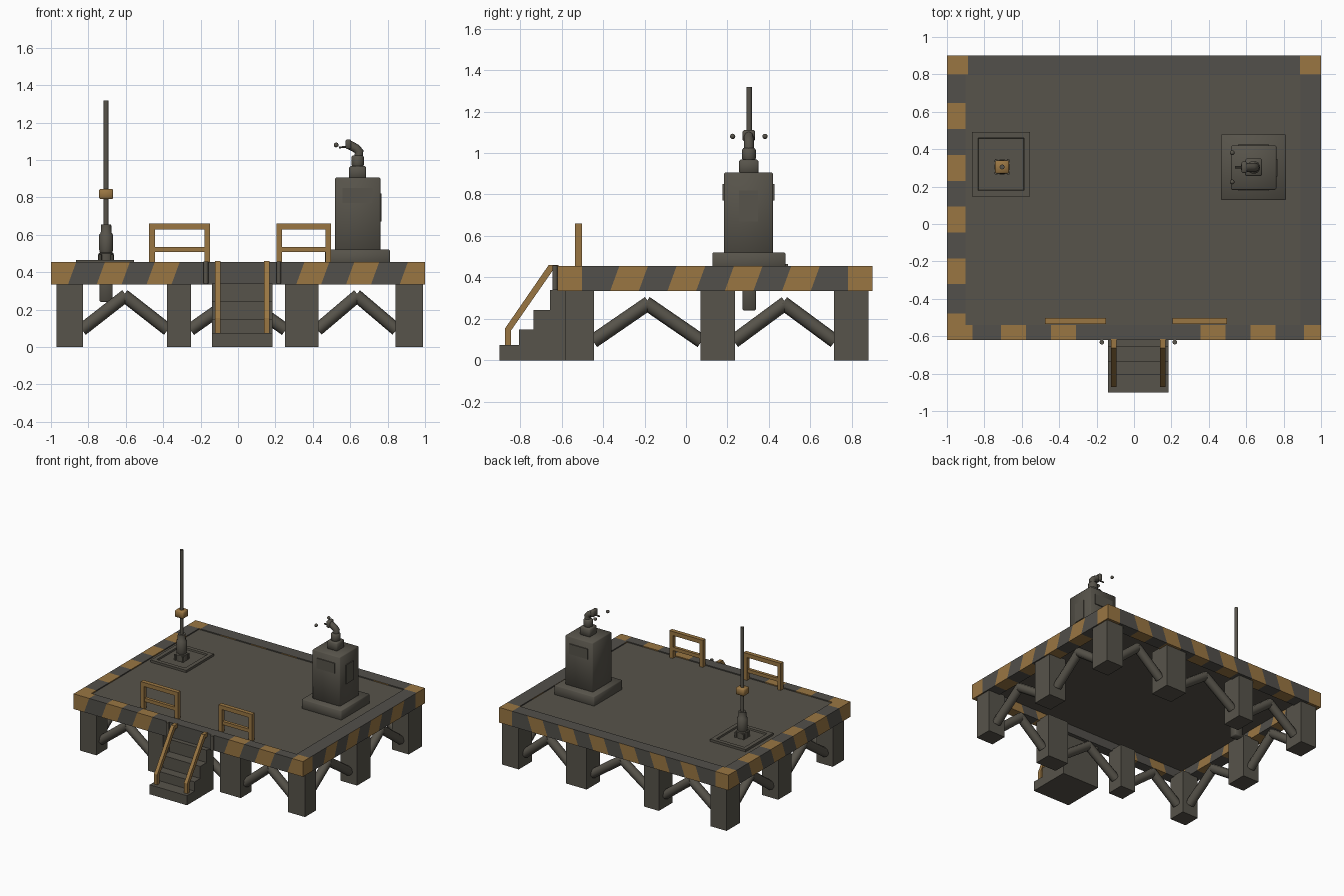
import bpy, bmesh, math
from mathutils import Vector

if "Cube" in bpy.data.objects:
    bpy.data.objects.remove(bpy.data.objects["Cube"])


def material(name, rgb):
    m = bpy.data.materials.new(name)
    m.diffuse_color = (*rgb, 1)
    m.use_nodes = True
    m.node_tree.nodes["Principled BSDF"].inputs["Base Color"].default_value = m.diffuse_color
    return m


STEEL = material("dark steel", (0.095, 0.087, 0.069))
STRIPE = material("stripe grey", (0.085, 0.080, 0.069))
GOLD = material("safety gold", (0.32, 0.18, 0.055))


def finish(bm, name, mats):
    bmesh.ops.recalc_face_normals(bm, faces=bm.faces)
    me = bpy.data.meshes.new(name)
    bm.to_mesh(me)
    bm.free()
    for m in mats:
        me.materials.append(m)
    ob = bpy.data.objects.new(name, me)
    bpy.context.collection.objects.link(ob)
    return ob


def smooth(ob):
    bpy.ops.object.select_all(action='DESELECT')
    ob.select_set(True)
    bpy.context.view_layer.objects.active = ob
    bpy.ops.object.shade_smooth_by_angle(angle=math.radians(50))


def box(name, x, y, z, mat=STEEL, bevel=0.0):
    """Box from (min, max) pairs."""
    bm = bmesh.new()
    bmesh.ops.create_cube(bm, size=1)
    for v in bm.verts:
        v.co = [lo + (c + 0.5) * (hi - lo) for c, (lo, hi) in zip(v.co, (x, y, z))]
    if bevel:
        bmesh.ops.bevel(bm, geom=bm.edges[:], offset=bevel, segments=1, affect='EDGES')
    ob = finish(bm, name, [mat])
    if bevel:
        smooth(ob)
    return ob


def tube(name, pts, r, mat=STEEL, sides=12):
    """Round bar along a path of points."""
    cu = bpy.data.curves.new(name, 'CURVE')
    cu.dimensions = '3D'
    sp = cu.splines.new('POLY')
    sp.points.add(len(pts) - 1)
    for p, co in zip(sp.points, pts):
        p.co = (*co, 1)
    cu.bevel_depth = r
    cu.bevel_resolution = max(0, sides // 4 - 1)
    cu.use_fill_caps = True
    tmp = bpy.data.objects.new(name + "_path", cu)
    bpy.context.collection.objects.link(tmp)
    bpy.context.view_layer.update()
    me = bpy.data.meshes.new_from_object(tmp.evaluated_get(bpy.context.evaluated_depsgraph_get()))
    bpy.data.objects.remove(tmp)
    me.name = name
    me.materials.clear()
    me.materials.append(mat)
    for p in me.polygons:
        p.material_index = 0
    ob = bpy.data.objects.new(name, me)
    bpy.context.collection.objects.link(ob)
    smooth(ob)
    return ob


def lathe(name, cx, cy, profile, sides=12):
    """Solid of revolution from (radius, z) points."""
    bm = bmesh.new()
    rings = []
    for r, z in profile:
        rings.append([bm.verts.new((cx + r * math.cos(2 * math.pi * (i + .5) / sides),
                                    cy + r * math.sin(2 * math.pi * (i + .5) / sides), z))
                      for i in range(sides)])
    for a, b in zip(rings, rings[1:]):
        for i in range(sides):
            j = (i + 1) % sides
            bm.faces.new((a[i], a[j], b[j], b[i]))
    bm.faces.new(rings[0])
    bm.faces.new(rings[-1])
    ob = finish(bm, name, [STEEL])
    smooth(ob)
    return ob


# ---- striped platform rim ----
Z0, Z1 = 0.335, 0.455


def rim(name, place, lo, hi, cells, depth, clip, striped_top, plain=(), gold_ends=True):
    bm = bmesh.new()
    step = (hi - lo) / cells
    rings = []
    for i in range(cells + 1):
        t = lo + i * step
        if i in (1, cells - 1):      # narrower corner cells
            t += 0.02 if i > 1 else -0.02
        s = 0.0 if i in (0, cells) else 0.022
        ring = []
        for d, z, k in ((0, Z0, -s), (0, Z1, s), (depth, Z1, s), (depth, Z0, -s)):
            if not striped_top and i in (1, cells - 1):
                k = 0
            ring.append(bm.verts.new(place(min(max(t + k, clip[0]), clip[1]), d, z)))
        rings.append(ring)
    for i, (a, b) in enumerate(zip(rings, rings[1:])):
        for k in range(4):
            f = bm.faces.new((a[k], a[(k + 1) % 4], b[(k + 1) % 4], b[k]))
            gold = i % 2 == 0 and i not in plain
            if k == 1 and not striped_top and not (gold_ends and i in (0, cells - 1)):
                gold = False
            f.material_index = int(gold)
    for f in (bm.faces.new(rings[0]), bm.faces.new(rings[-1])):
        f.material_index = 1
    finish(bm, name, [STRIPE, GOLD])


rim("front_rim", lambda t, d, z: (t, -0.62 + d, z), -1, 1, 15, 0.08, (-1, 1), True, (6, 8))
rim("back_rim", lambda t, d, z: (t, 0.90 - d, z), -1, 1, 15, 0.10, (-1, 1), False)
rim("left_rim", lambda t, d, z: (-1 + d, t, z), -0.62, 0.90, 11, 0.10, (-0.54, 0.80), True)
rim("right_rim", lambda t, d, z: (1 - d, t, z), -0.62, 0.90, 11, 0.11, (-0.54, 0.80), False,
    (), False)
box("deck", (-0.905, 0.895), (-0.545, 0.805), (0.405, 0.447))

# ---- legs and zigzag braces ----
LEG_X = ((-0.97, -0.83), (-0.38, -0.25), (0.25, 0.43), (0.843, 0.99))
LEG_Y = ((-0.58, -0.443), (0.07, 0.236), (0.713, 0.88))
for i, x in enumerate(LEG_X):
    for j, y in enumerate(LEG_Y):
        if not (j == 1 and i in (1, 2)):
            box("leg", x, y, (0, 0.345))


def brace(place, a, b):
    """Inverted V between two neighbouring legs, a and b being the gap ends."""
    mid = (a + b) / 2
    for end in (a - 0.005, b + 0.005):
        tube("brace", [place(end, 0.092), place(mid + (mid - end) * 0.03, 0.277)], 0.034)


for row in (LEG_Y[0], LEG_Y[2]):
    for a, b in zip(LEG_X, LEG_X[1:]):
        brace(lambda t, z: (t, sum(row) / 2, z), a[1], b[0])
for row in (LEG_X[0], LEG_X[3]):
    for a, b in zip(LEG_Y, LEG_Y[1:]):
        brace(lambda t, z: (sum(row) / 2, t, z), a[1], b[0])

# ---- stairs as one stepped profile ----
steps = [(-0.90, 0), (-0.90, .075), (-0.805, .075), (-0.805, .148), (-0.735, .148),
         (-0.735, .243), (-0.655, .243), (-0.655, .34), (-0.57, .34), (-0.57, 0)]
bm = bmesh.new()
face = bm.faces.new([bm.verts.new((-0.14, y, z)) for y, z in steps])
ext = bmesh.ops.extrude_face_region(bm, geom=[face])
bmesh.ops.translate(bm, vec=(0.325, 0, 0),
                    verts=[g for g in ext["geom"] if isinstance(g, bmesh.types.BMVert)])
finish(bm, "stairs", [STEEL])


# ---- square-section stair handrails, swept from a side profile ----
def handrail(x0, x1):
    outer = [(-0.872, 0.07), (-0.872, 0.155), (-0.662, 0.46), (-0.615, 0.46)]
    inner = [(-0.615, 0.43), (-0.645, 0.43), (-0.843, 0.145), (-0.843, 0.07)]
    bm = bmesh.new()
    f = bm.faces.new([bm.verts.new((x0, y, z)) for y, z in outer + inner])
    ext = bmesh.ops.extrude_face_region(bm, geom=[f])
    bmesh.ops.translate(bm, vec=(x1 - x0, 0, 0),
                        verts=[g for g in ext["geom"] if isinstance(g, bmesh.types.BMVert)])
    finish(bm, "stair_handrail", [GOLD])


handrail(-0.122, -0.094)
handrail(0.140, 0.168)
for x in (-0.172, 0.218):
    tube("stair_peg", [(x, -0.632, 0.34), (x, -0.632, 0.458)], 0.013)

# ---- guard rails on the deck ----
for x0, x1 in ((-0.475, -0.15), (0.205, 0.497)):
    y = (-0.535, -0.502)
    box("guard_post", (x0, x0 + 0.03), y, (0.44, 0.63), GOLD)
    box("guard_post", (x1 - 0.03, x1), y, (0.44, 0.63), GOLD)
    box("guard_top_bar", (x0, x1), y, (0.628, 0.66), GOLD)
    box("guard_mid_bar", (x0 + 0.03, x1 - 0.03), (-0.531, -0.506), (0.508, 0.535), GOLD)

# ---- mast with framed base plate ----
MX, MY = -0.705, 0.305
bm = bmesh.new()
bmesh.ops.create_cube(bm, size=1)
for v in bm.verts:
    v.co = (-0.71 + v.co.x * 0.31, 0.32 + v.co.y * 0.345, 0.45 + v.co.z * 0.03)
top = max(bm.faces, key=lambda f: f.calc_center_median().z)
bmesh.ops.inset_region(bm, faces=[top], thickness=0.045)
bmesh.ops.inset_region(bm, faces=[top], thickness=0.004, depth=-0.012)
finish(bm, "mast_plate", [STEEL])
box("mast_foot", (-0.74, -0.67), (0.272, 0.338), (0.24, 0.46), STEEL, 0.006)
lathe("mast_base", MX, MY, [(0.042, 0.44), (0.042, 0.50), (0.034, 0.505), (0.039, 0.52),
                            (0.039, 0.60), (0.03, 0.61), (0.028, 0.655)])
for sx in (-1, 1):
    for sy in (-1, 1):
        x, y = MX + sx * 0.032, MY + sy * 0.032
        tube("mast_bolt", [(x, y, 0.45), (x, y, 0.495)], 0.011, STEEL, 8)
tube("mast", [(MX, MY, 0.64), (MX, MY, 1.317)], 0.0135)
box("mast_collar", (-0.742, -0.668), (0.27, 0.34), (0.79, 0.845), GOLD, 0.006)

# ---- control cabinet ----
CX, CY = 0.64, 0.303
box("cabinet_base", (0.465, 0.813), (0.127, 0.48), (0.43, 0.52), STEEL, 0.005)
box("cabinet_body", (0.519, 0.761), (0.183, 0.42), (0.51, 0.905), STEEL, 0.006)
box("front_panel", (0.56, 0.72), (0.176, 0.184), (0.77, 0.85))
box("back_panel", (0.56, 0.72), (0.419, 0.427), (0.77, 0.85))
box("side_panel", (0.76, 0.767), (0.255, 0.347), (0.67, 0.82))
box("turret_block", (0.594, 0.685), (CY - 0.047, CY + 0.047), (0.90, 0.968), STEEL, 0.008)
lathe("turret_neck", CX, CY, [(0.027, 0.96), (0.035, 0.975), (0.035, 1.015), (0.026, 1.025)])
tube("turret_elbow", [(0.642, CY, 1.01), (0.648, CY, 1.045), (0.63, CY, 1.062),
                      (0.582, CY, 1.088)], 0.024)
box("turret_cap", (0.575, 0.605), (CY - 0.03, CY + 0.03), (1.058, 1.11), STEEL, 0.006)
tube("turret_nozzle", [(0.59, CY, 1.07), (0.54, CY, 1.067)], 0.006, STEEL, 8)
for s in (-1, 1):
    bm = bmesh.new()
    bmesh.ops.create_icosphere(bm, subdivisions=2, radius=0.013)
    bmesh.ops.translate(bm, verts=bm.verts, vec=(0.525, CY + s * 0.078, 1.08))
    smooth(finish(bm, "handle_knob", [STEEL]))
